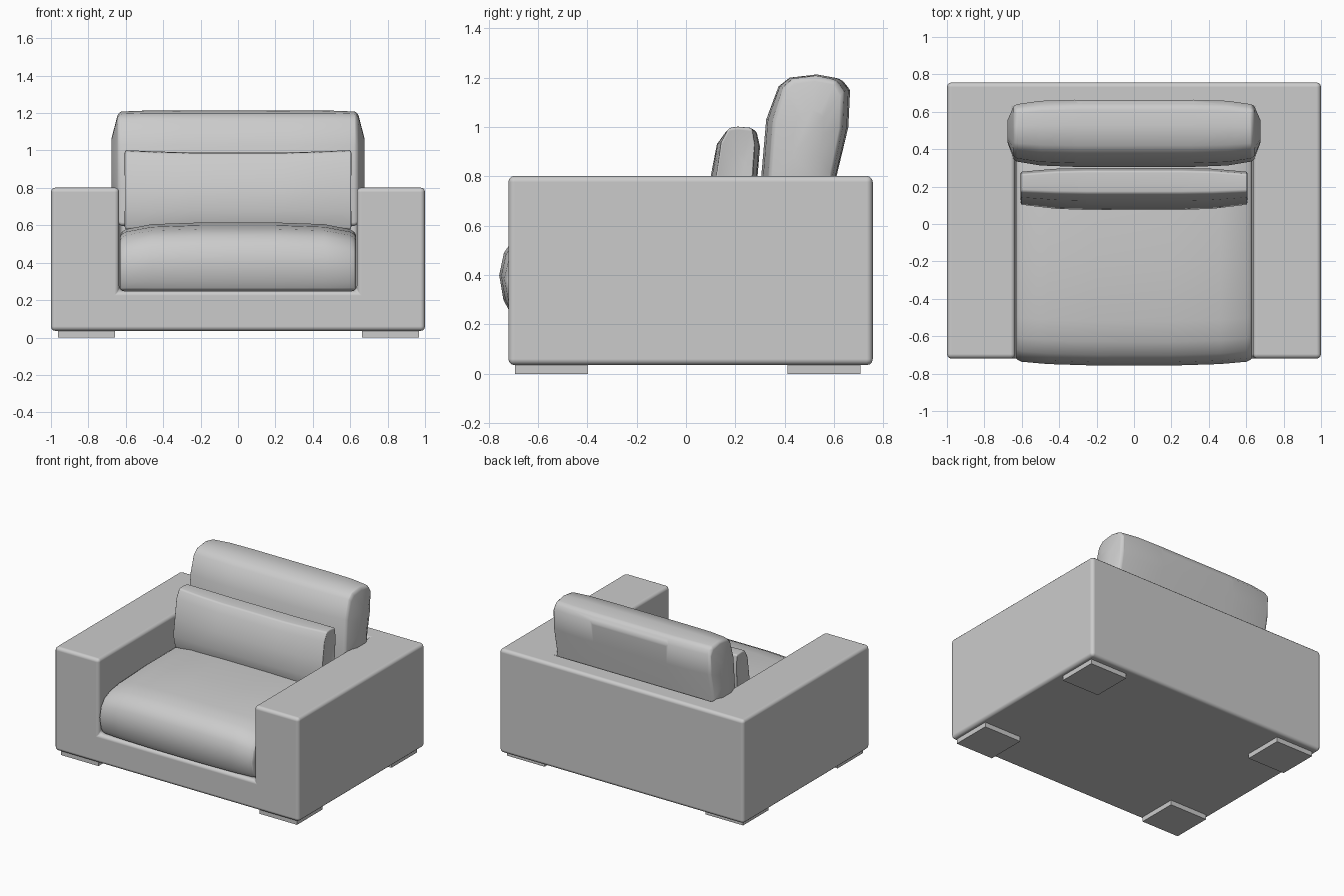
import bpy, bmesh

if "Cube" in bpy.data.objects:
    bpy.data.objects.remove(bpy.data.objects["Cube"])


def add_mesh(name, bm, bevel=0.0, smooth=True):
    bmesh.ops.recalc_face_normals(bm, faces=bm.faces)
    mesh = bpy.data.meshes.new(name)
    bm.to_mesh(mesh)
    bm.free()
    for p in mesh.polygons:
        p.use_smooth = smooth
    obj = bpy.data.objects.new(name, mesh)
    bpy.context.collection.objects.link(obj)
    if bevel:
        add_bevel(obj, bevel)
    return obj


def add_bevel(obj, width):
    m = obj.modifiers.new("soft edges", 'BEVEL')
    m.width = width
    m.segments = 3
    m.limit_method = 'ANGLE'
    m.angle_limit = 0.7
    m.harden_normals = True


def box(name, lo, hi, smooth=True):
    bm = bmesh.new()
    bmesh.ops.create_cube(bm, size=1)
    for v in bm.verts:
        v.co = [(a + b) / 2 + c * (b - a) for a, b, c in zip(lo, hi, v.co)]
    return add_mesh(name, bm, smooth=smooth)


def cushion(name, profile, anchor, half, bevel):
    """Loft a (y, z) profile along x; half = (x, y scale, z scale) outward from centre."""
    stations = [(-x, a, b) for x, a, b in reversed(half)] + list(half)
    ay, az = anchor
    bm = bmesh.new()
    rings = [[bm.verts.new((x, ay + (y - ay) * sy, az + (z - az) * sz))
              for y, z in profile] for x, sy, sz in stations]
    n = len(profile)
    for r, s in zip(rings, rings[1:]):
        for i in range(n):
            j = (i + 1) % n
            bm.faces.new((r[i], r[j], s[j], s[i]))
    bm.faces.new(rings[0])
    bm.faces.new(rings[-1])
    return add_mesh(name, bm, bevel)


# Frame: base, arms and back in one upholstered block with the seat well cut out
frame = box("frame", (-1, -0.72, 0.035), (1, 0.757, 0.802))
well = box("seat_well_cutter", (-0.635, -1.2, 0.25), (0.635, 0.61, 1.2))
well.hide_render = True
well.hide_viewport = True
cut = frame.modifiers.new("seat well", 'BOOLEAN')
cut.object = well
cut.operation = 'DIFFERENCE'
cut.solver = 'EXACT'
add_bevel(frame, 0.025)

# Feet: four flat pads
for side, x in (("left", -0.81), ("right", 0.815)):
    for end, y in (("front", -0.545), ("back", 0.56)):
        box(f"{end}_{side}_foot", (x - 0.153, y - 0.148, 0),
            (x + 0.153, y + 0.148, 0.04), smooth=False)

# Seat cushion: domed top with a rolled, bulging front
cushion("seat_cushion",
        [(-0.715, 0.252), (-0.74, 0.30), (-0.757, 0.40), (-0.738, 0.49),
         (-0.70, 0.545), (-0.63, 0.58), (-0.52, 0.60), (-0.2, 0.615),
         (0.2, 0.615), (0.5, 0.59), (0.605, 0.55), (0.605, 0.252)],
        (0.605, 0.252),
        [(0.2, 1, 1), (0.46, 0.994, 0.975), (0.60, 0.985, 0.90), (0.632, 0.975, 0.84)], 0.015)

# Back cushion: thick, leaning slightly back, with bulging ends
cushion("back_cushion",
        [(0.31, 0.59), (0.305, 0.80), (0.325, 1.03), (0.375, 1.165),
         (0.42, 1.20), (0.53, 1.213), (0.63, 1.195), (0.665, 1.15),
         (0.658, 1.0), (0.61, 0.80), (0.595, 0.59)],
        (0.50, 0.95),
        [(0.3, 1, 1), (0.5, 0.96, 1), (0.64, 0.84, 0.98), (0.675, 0.35, 0.45)], 0.02)

# Lumbar pillow: thinner, with corners drawn out and pinched-in ends
cushion("lumbar_pillow",
        [(0.105, 0.59), (0.075, 0.68), (0.10, 0.80), (0.125, 0.93),
         (0.165, 0.985), (0.21, 0.99), (0.285, 0.985), (0.30, 0.92),
         (0.29, 0.80), (0.26, 0.59)],
        (0.205, 0.79),
        [(0.25, 1, 1), (0.42, 0.95, 1.02), (0.607, 0.78, 1.06), (0.595, 0.35, 0.5)], 0.01)
